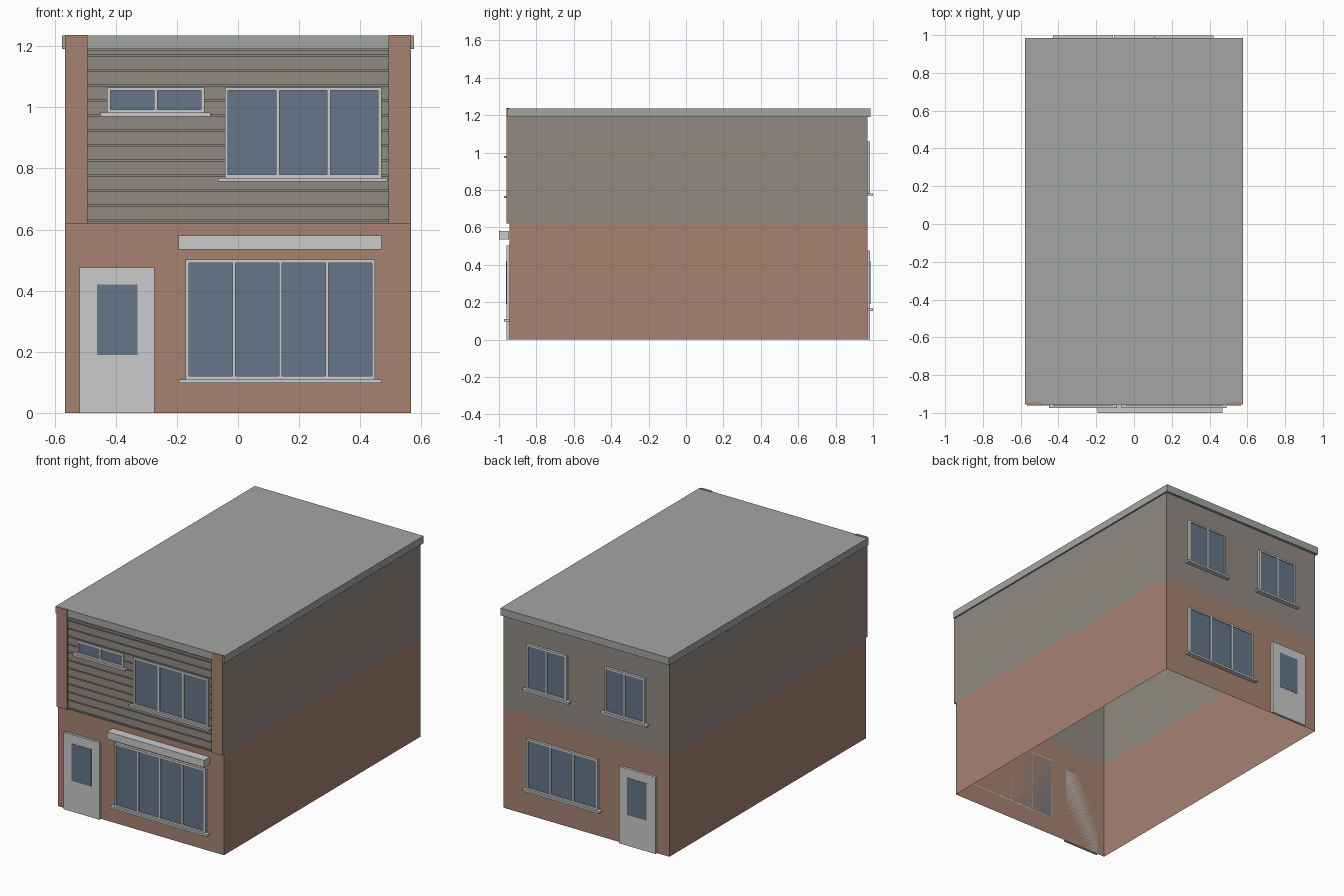
import bpy, bmesh
from mathutils import Matrix, Vector

if "Cube" in bpy.data.objects:
    bpy.data.objects.remove(bpy.data.objects["Cube"])

W = 0.566                       # half width of the body
FRONT, BACK = -0.945, 0.97      # wall planes
MID, EAVE, TOP = 0.62, 1.19, 1.235


def material(name, r, g, b):
    m = bpy.data.materials.new(name)
    m.diffuse_color = (r, g, b, 1)
    m.use_nodes = True
    m.node_tree.nodes["Principled BSDF"].inputs["Base Color"].default_value = m.diffuse_color
    return m


BRICK = material("brick", 0.385, 0.225, 0.17)
CLAD = material("cladding", 0.285, 0.255, 0.225)
GLASS = material("glass", 0.13, 0.18, 0.25)
ROOF = material("roofing", 0.37, 0.38, 0.37)


def boxes(name, specs, mat=None, drop=()):
    """One object of boxes (x0, x1, y0, y1, z0, z1); drop lists face normals to leave open."""
    bm = bmesh.new()
    for x0, x1, y0, y1, z0, z1 in specs:
        size = Vector((x1 - x0, abs(y1 - y0), z1 - z0))
        mid = Vector((x0 + x1, y0 + y1, z0 + z1)) / 2
        bmesh.ops.create_cube(bm, size=1, matrix=Matrix.Translation(mid) @ Matrix.Diagonal((*size, 1)))
    bm.normal_update()
    gone = [f for f in bm.faces if any(f.normal.dot(Vector(d)) > 0.9 for d in drop)]
    bmesh.ops.delete(bm, geom=gone, context='FACES')
    me = bpy.data.meshes.new(name)
    bm.to_mesh(me)
    bm.free()
    if mat:
        me.materials.append(mat)
    ob = bpy.data.objects.new(name, me)
    bpy.context.collection.objects.link(ob)
    return ob


def out(side, d):
    """y at distance d outside the front (-1) or back (1) wall."""
    return FRONT - d if side < 0 else BACK + d


def window(name, side, x0, x1, z0, z1, panes):
    t, y0, y1 = 0.011, out(side, 0), out(side, 0.015)
    bars = [(x0, x1, y0, y1, z0, z0 + t), (x0, x1, y0, y1, z1 - t, z1)]
    for i in range(panes + 1):
        x = x0 + (x1 - x0 - t) * i / panes
        bars.append((x, x + t, y0, y1, z0 + t, z1 - t))
    boxes(name + "_frame", bars)
    boxes(name + "_glass", [(x0 + t, x1 - t, y0, out(side, 0.010), z0 + t, z1 - t)], GLASS)
    boxes(name + "_sill", [(x0 - 0.022, x1 + 0.02, y0, out(side, 0.029), z0 - 0.012, z0)])


def door(name, side, x0, x1, g0, g1):
    boxes(name, [(x0, x1, out(side, 0), out(side, 0.015), 0, 0.475)])
    boxes(name + "_glass", [(g0, g1, out(side, 0.005), out(side, 0.0165), 0.19, 0.42)], GLASS)


# Wall shells, open underneath
boxes("ground_floor_walls", [(-W, W, FRONT, BACK, 0, MID)], BRICK, [(0, 0, 1), (0, 0, -1)])
boxes("upper_floor_walls", [(-W, W, FRONT, BACK, MID, EAVE)], CLAD, [(0, 0, 1), (0, 0, -1)])

# Flat roof slab
boxes("roof", [(-0.576, 0.576, -0.956, 0.986, EAVE, TOP)], ROOF)

# Brick piers either side of the upper front
boxes("front_piers", [(-W, -0.493, -0.961, FRONT, MID, TOP + 0.002),
                      (0.493, W, -0.961, FRONT, MID, TOP + 0.002)], BRICK)

# Horizontal cladding boards with narrow gaps
cuts = [MID] + [0.632 + 0.049 * k for k in range(12)] + [EAVE]
boxes("cladding_boards", [(-0.493, 0.493, -0.953, FRONT, a, b - 0.005)
                          for a, b in zip(cuts, cuts[1:])], CLAD)

# Front openings and canopy
door("front_door", -1, -0.518, -0.273, -0.462, -0.329)
window("shop_window", -1, -0.171, 0.449, 0.11, 0.502, 4)
window("upper_large_window", -1, -0.043, 0.469, 0.769, 1.065, 3)
window("upper_small_window", -1, -0.428, -0.11, 0.982, 1.065, 2)
boxes("canopy", [(-0.194, 0.469, -1.0, FRONT, 0.535, 0.58)])

# Back openings
door("back_door", 1, -0.482, -0.232, -0.42, -0.287)
window("back_lower_window", 1, -0.085, 0.401, 0.165, 0.475, 3)
window("back_upper_left_window", 1, 0.127, 0.401, 0.782, 1.06, 2)
window("back_upper_right_window", 1, -0.406, -0.132, 0.782, 1.06, 2)
